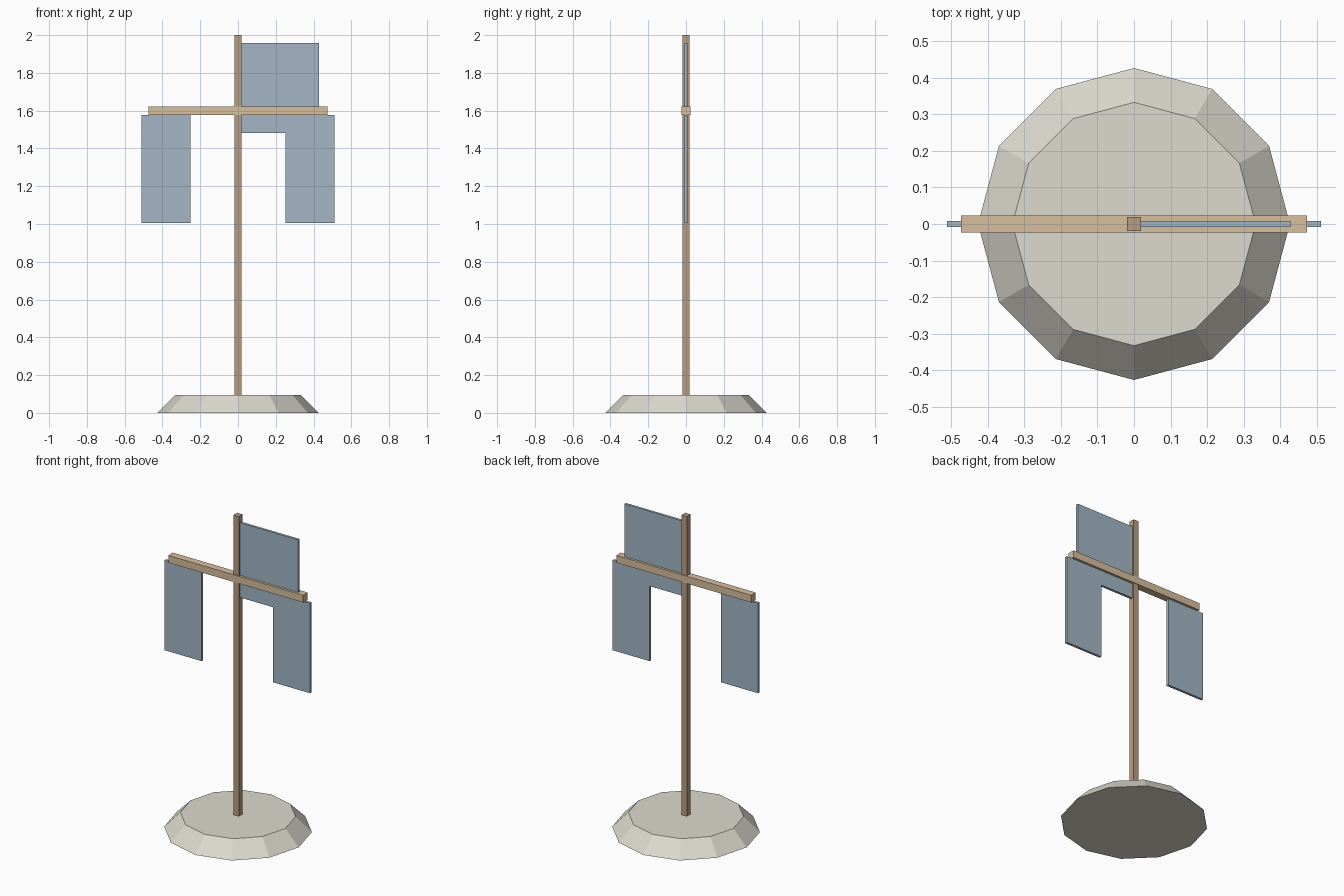
import bpy, bmesh, math

if "Cube" in bpy.data.objects:
    bpy.data.objects.remove(bpy.data.objects["Cube"])


def material(name, rgb):
    m = bpy.data.materials.new(name)
    m.diffuse_color = (*rgb, 1.0)
    m.use_nodes = True
    m.node_tree.nodes["Principled BSDF"].inputs["Base Color"].default_value = m.diffuse_color
    return m


STONE = material("stone", (0.72, 0.70, 0.62))
DARK_WOOD = material("dark_wood", (0.47, 0.34, 0.22))
LIGHT_WOOD = material("light_wood", (0.68, 0.52, 0.34))
CLOTH = material("cloth", (0.37, 0.47, 0.56))


def finish(name, bm, mat):
    bmesh.ops.recalc_face_normals(bm, faces=bm.faces)
    mesh = bpy.data.meshes.new(name)
    bm.to_mesh(mesh)
    bm.free()
    mesh.materials.append(mat)
    obj = bpy.data.objects.new(name, mesh)
    bpy.context.collection.objects.link(obj)
    return obj


def slab(name, outline, half_depth, mat):
    """Extrude an x-z outline through y, centred on y = 0."""
    bm = bmesh.new()
    face = bm.faces.new([bm.verts.new((x, -half_depth, z)) for x, z in outline])
    out = bmesh.ops.extrude_face_region(bm, geom=[face])
    verts = [v for v in out["geom"] if isinstance(v, bmesh.types.BMVert)]
    bmesh.ops.translate(bm, verts=verts, vec=(0, 2 * half_depth, 0))
    return finish(name, bm, mat)


def rect(x0, x1, z0, z1):
    return [(x0, z0), (x1, z0), (x1, z1), (x0, z1)]


# Twelve-sided tapered base with a corner on each axis
BASE_H = 0.095
bm = bmesh.new()
rings = []
for r, z in ((0.427, 0.0), (0.333, BASE_H)):
    rings.append([bm.verts.new((r * math.cos(i * math.pi / 6),
                                r * math.sin(i * math.pi / 6), z)) for i in range(12)])
low, high = rings
bm.faces.new(low[::-1])
bm.faces.new(high)
for i in range(12):
    j = (i + 1) % 12
    bm.faces.new((low[i], low[j], high[j], high[i]))
finish("base", bm, STONE)

# Upright post and crossbar
slab("post", rect(-0.019, 0.019, BASE_H, 2.0), 0.019, DARK_WOOD)
slab("crossbar", rect(-0.474, 0.474, 1.577, 1.623), 0.023, LIGHT_WOOD)

# Hanging cloth on the left
slab("left_banner", rect(-0.512, -0.252, 1.005, 1.577), 0.008, CLOTH)

# Stepped cloth on the right: flag above the bar joined to the hanging strip
slab("right_banner", [(0.018, 1.482), (0.252, 1.482), (0.252, 1.005), (0.512, 1.005),
                      (0.512, 1.577), (0.428, 1.577), (0.428, 1.957), (0.018, 1.957)],
     0.008, CLOTH)
